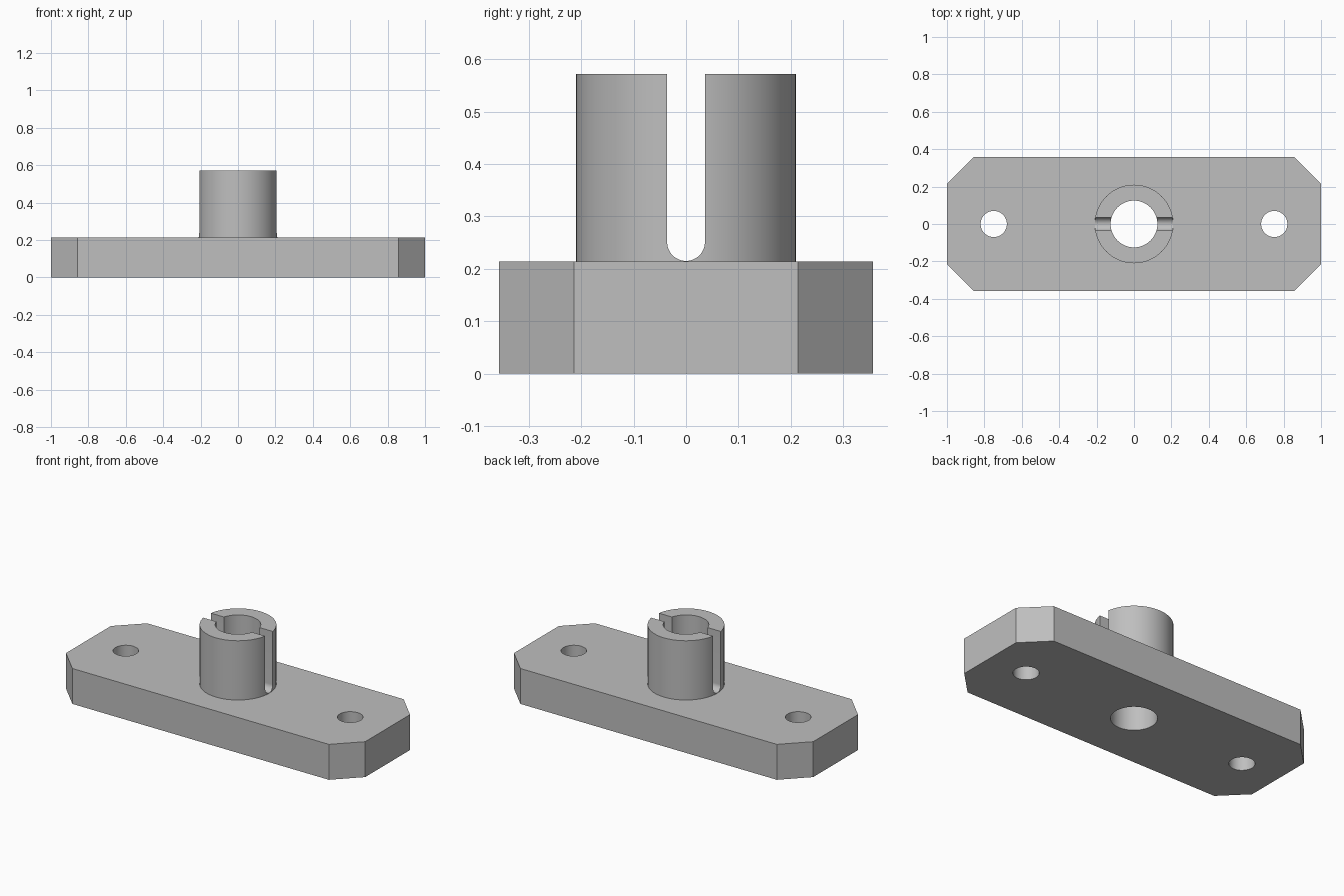
import bpy
import bmesh
import math
from mathutils import Matrix

cube = bpy.data.objects.get("Cube")
if cube:
    bpy.data.objects.remove(cube, do_unlink=True)

# Main dimensions
HALF_X, HALF_Y, PLATE_TOP = 1.0, 0.357, 0.214
CHAMFER = 0.143
BOSS_R, BORE_R, BOSS_TOP = 0.21, 0.125, 0.572
BOLT_R, BOLT_X = 0.07, 0.75
SLOT_R = 0.036

grey = bpy.data.materials.new("plain grey")
grey.use_nodes = True
colour = (0.52, 0.52, 0.52, 1)
grey.diffuse_color = colour
grey.node_tree.nodes["Principled BSDF"].inputs["Base Color"].default_value = colour


def prism(name, outline, height, matrix):
    """Extrude a closed outline upward by height, then place it with matrix."""
    bm = bmesh.new()
    face = bm.faces.new([bm.verts.new((x, y, 0)) for x, y in outline])
    top = bmesh.ops.extrude_face_region(bm, geom=[face])["geom"]
    verts = [v for v in top if isinstance(v, bmesh.types.BMVert)]
    bmesh.ops.translate(bm, verts=verts, vec=(0, 0, height))
    bmesh.ops.transform(bm, matrix=matrix, verts=bm.verts)
    bmesh.ops.recalc_face_normals(bm, faces=bm.faces)
    mesh = bpy.data.meshes.new(name)
    bm.to_mesh(mesh)
    bm.free()
    mesh.materials.append(grey)
    obj = bpy.data.objects.new(name, mesh)
    bpy.context.collection.objects.link(obj)
    return obj


def arc(radius, start, end, steps):
    angles = [start + (end - start) * i / steps for i in range(steps + 1)]
    return [(radius * math.cos(a), radius * math.sin(a)) for a in angles]


def cylinder(name, radius, x, bottom, top):
    circle = arc(radius, 0, math.tau, 64)[:-1]
    return prism(name, circle, top - bottom, Matrix.Translation((x, 0, bottom)))


def combine(target, tool, operation):
    """Apply a boolean with the tool object, then remove the tool."""
    mod = target.modifiers.new(tool.name, "BOOLEAN")
    mod.operation, mod.object, mod.solver = operation, tool, "EXACT"
    bpy.context.view_layer.objects.active = target
    bpy.ops.object.modifier_apply(modifier=mod.name)
    bpy.data.objects.remove(tool, do_unlink=True)


# Base plate with chamfered corners
inner_x, inner_y = HALF_X - CHAMFER, HALF_Y - CHAMFER
quarter = [(HALF_X, inner_y), (inner_x, HALF_Y)]
half = quarter + [(-x, y) for x, y in reversed(quarter)]
outline = half + [(x, -y) for x, y in reversed(half)]
body = prism("flanged_mount", outline, PLATE_TOP, Matrix())

# Round boss, bored through together with the plate
combine(body, cylinder("boss", BOSS_R, 0, PLATE_TOP / 2, BOSS_TOP), "UNION")
combine(body, cylinder("bore", BORE_R, 0, -0.1, 1), "DIFFERENCE")

# Bolt holes at both ends
for side in (-1, 1):
    hole = cylinder("bolt_hole", BOLT_R, side * BOLT_X, -0.1, 0.5)
    combine(body, hole, "DIFFERENCE")

# Round-bottomed slot across the boss, running along x
profile = arc(SLOT_R, math.pi, math.tau, 24) + [(SLOT_R, 0.5), (-SLOT_R, 0.5)]
along_x = Matrix(((0, 0, 1, -0.4), (1, 0, 0, 0),
                  (0, 1, 0, PLATE_TOP + SLOT_R + 0.001), (0, 0, 0, 1)))
combine(body, prism("slot", profile, 0.8, along_x), "DIFFERENCE")

# Smooth round walls, crisp edges
bpy.ops.object.select_all(action="DESELECT")
body.select_set(True)
bpy.context.view_layer.objects.active = body
bpy.ops.object.shade_smooth_by_angle(angle=math.radians(30))
